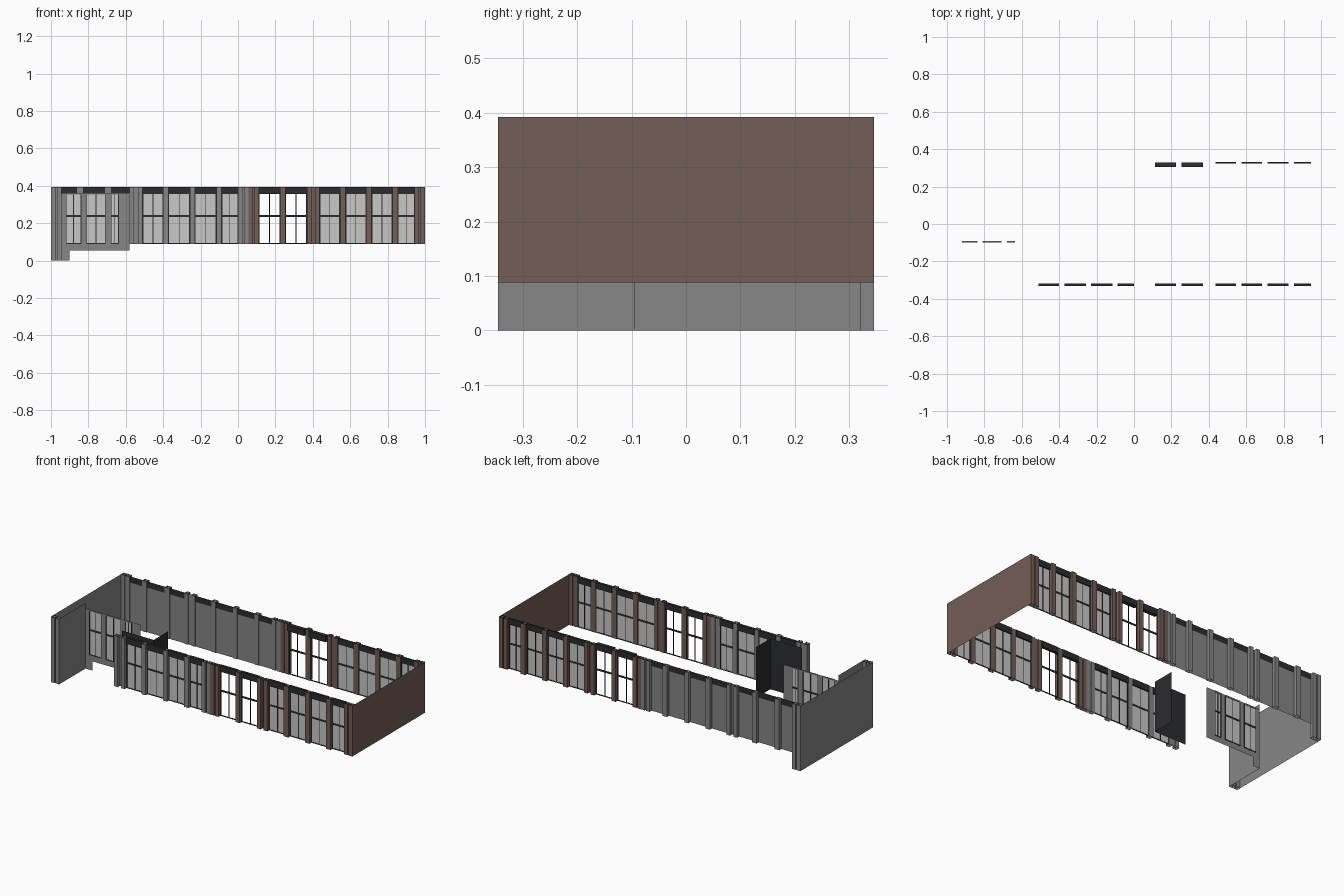
import bpy, bmesh

if "Cube" in bpy.data.objects:
    bpy.data.objects.remove(bpy.data.objects["Cube"])

def mat(name, c):
    m = bpy.data.materials.new(name)
    m.diffuse_color = (*c, 1)
    m.use_nodes = True
    m.node_tree.nodes["Principled BSDF"].inputs["Base Color"].default_value = m.diffuse_color
    return m

GRAY = mat("gray_render", (0.24, 0.24, 0.24))
BROWN = mat("brown_brick", (0.172, 0.112, 0.094))
DARK = mat("dark_metal", (0.024, 0.025, 0.027))
GLASS = mat("pale_glass", (0.58, 0.58, 0.58))

Z0, Z1, ZL = 0.088, 0.392, 0.355   # wall bottom, wall top, lintel bottom
OUT, IN = 0.345, 0.325             # pillar face and wall plane

def finish(name, bm, m):
    me = bpy.data.meshes.new(name)
    bm.to_mesh(me)
    bm.free()
    me.materials.append(m)
    ob = bpy.data.objects.new(name, me)
    bpy.context.collection.objects.link(ob)
    return ob

def box(name, x, y, z, m, caps=True):
    """Box from ranges; caps=False leaves top and bottom open."""
    bm = bmesh.new()
    bmesh.ops.create_cube(bm, size=1)
    for v in bm.verts:
        for i, r in enumerate((x, y, z)):
            v.co[i] = r[0] if v.co[i] < 0 else r[1]
    if not caps:
        bm.normal_update()
        bmesh.ops.delete(bm, geom=[f for f in bm.faces if abs(f.normal.z) > .5], context='FACES')
    return finish(name, bm, m)

def sheet(name, a, b, z, m):
    """Upright sheet between plan points a and b."""
    bm = bmesh.new()
    bm.faces.new([bm.verts.new(p) for p in
                  ((*a, z[0]), (*b, z[0]), (*b, z[1]), (*a, z[1]))])
    return finish(name, bm, m)

def span(s, a, b):
    return tuple(sorted((s * a, s * b)))

def pillar(x0, x1, s, m, z0=Z0):
    box("pillar", (x0, x1), span(s, OUT, 0.320), (z0, Z1), m, caps=False)

def double_pillar(x0, x1, s, m, z0=Z0):
    pillar(x0, x0 + .024, s, m, z0)
    pillar(x1 - .024, x1, s, m, z0)
    sheet("pillar_infill", (x0 + .024, s * IN), (x1 - .024, s * IN), (z0, Z1), m)

def bars(x0, x1, y, z0, z1):
    """Thin window bars around and across one bay."""
    yr = (y - .002, y + .002)
    xm = (x0 + x1) / 2
    box("transom_bar", (x0, x1), yr, (.234, .244), DARK)
    box("sill_bar", (x0, x1), yr, (z0, z0 + .005), DARK)
    for c in (x0 + .002, xm, x1 - .002):
        box("window_bar", (c - .002, c + .002), yr, (z0, z1), DARK)

def bay(x0, x1, s, kind, depth):
    if kind == "solid":
        sheet("wall_panel", (x0, s * IN), (x1, s * IN), (Z0, ZL), GRAY)
        sheet("lintel", (x0, s * IN), (x1, s * IN), (ZL, Z1), DARK)
        return
    box("lintel", (x0, x1), span(s, .332 if depth < .02 else .328, .332 - depth), (ZL, Z1), DARK)
    bars(x0, x1, s * IN, Z0, ZL)
    if kind == "glass":
        sheet("window_glass", (x0, s * IN), (x1, s * IN), (Z0, ZL), GLASS)

# Brown half, front and back
for s in (-1, 1):
    for x0, x1 in ((.225, .253), (.545, .575), (.685, .715), (.825, .855)):
        pillar(x0, x1, s, BROWN)
    for x0, x1 in ((.057, .112), (.368, .436), (.945, 1)):
        double_pillar(x0, x1, s, BROWN)
    for x0, x1 in ((.112, .225), (.253, .368)):
        bay(x0, x1, s, "open", .015 if s < 0 else .027)
    for x0, x1 in ((.436, .545), (.575, .685), (.715, .825), (.855, .945)):
        bay(x0, x1, s, "glass", .015 if s < 0 else .009)

# Gray half, glazed in front and solid at the back
for s in (-1, 1):
    for x0, x1 in ((-.4, -.372), (-.257, -.23), (-.115, -.087)):
        pillar(x0, x1, s, GRAY)
    for x0, x1 in ((-.58, -.51), (0, .057)):
        double_pillar(x0, x1, s, GRAY)
    for x0, x1 in ((-.51, -.4), (-.372, -.257), (-.23, -.115), (-.087, 0)):
        bay(x0, x1, s, "glass" if s < 0 else "solid", .015)
    double_pillar(-1, -.945, s, GRAY, 0)   # corner pillars down to the ground
for x0, x1 in ((-.86, -.83), (-.71, -.68)):
    pillar(x0, x1, 1, GRAY)
for x0, x1 in ((-.945, -.86), (-.83, -.71), (-.68, -.58)):
    bay(x0, x1, 1, "solid", 0)

# End walls
sheet("right_wall", (1, -OUT), (1, OUT), (Z0, Z1), BROWN)
sheet("left_wall", (-1, OUT), (-1, -OUT), (0, Z1), GRAY)

# Entrance recess: return wall, then the set-back wall with three windows
R = -.095
sheet("recess_return_wall", (-.945, -OUT), (-.945, R), (0, Z1), GRAY)
sheet("recess_foot", (-.945, R), (-.9, R), (0, .055), GRAY)
sheet("recess_base", (-.945, R), (-.58, R), (.055, Z0), GRAY)
for x0, x1 in ((-.945, -.92), (-.838, -.81), (-.708, -.68), (-.637, -.58)):
    sheet("recess_pier", (x0, R), (x1, R), (Z0, .36), GRAY)
for x0, x1 in ((-.92, -.838), (-.81, -.708), (-.68, -.637)):
    box("recess_head", (x0, x1), (R - .003, R + .003), (.352, .36), GRAY)
    bars(x0, x1, R, Z0, .352)
    sheet("recess_glass", (x0, R), (x1, R), (Z0, .352), GLASS)

# Dark inner screen behind the entrance
sheet("inner_screen_long", (-.58, -.27), (-.37, -.27), (Z0, Z1), DARK)
sheet("inner_screen_short", (-.37, -.27), (-.37, -.135), (Z0, Z1), DARK)
